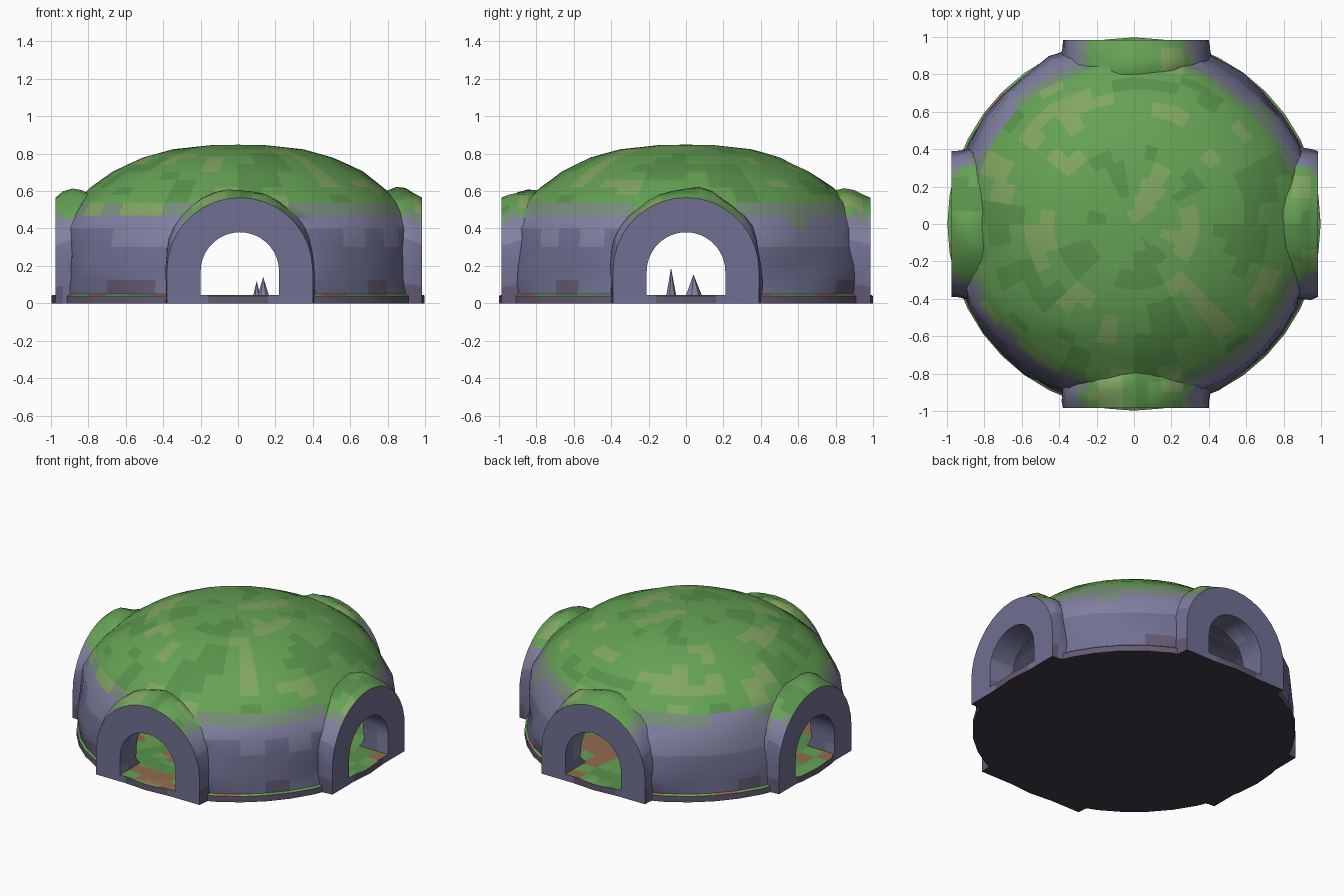
import bpy, bmesh, math, random
from mathutils import Vector, noise

if "Cube" in bpy.data.objects:
    bpy.data.objects.remove(bpy.data.objects["Cube"])

random.seed(4)
FLOOR = 0.045
COLOURS = {
    "moss": (0.13, 0.36, 0.09), "moss_dark": (0.10, 0.29, 0.07),
    "moss_olive": (0.22, 0.38, 0.12), "moss_edge": (0.19, 0.27, 0.20),
    "stone_light": (0.22, 0.22, 0.36), "stone": (0.16, 0.16, 0.29),
    "stone_foot": (0.13, 0.10, 0.17), "earth": (0.28, 0.15, 0.08),
    "underside": (0.05, 0.04, 0.065),
}
MATS = {}
for n, c in COLOURS.items():
    MATS[n] = bpy.data.materials.new(n)
    MATS[n].diffuse_color = (*c, 1)
ORDER = list(MATS)


def make_object(name, bm):
    bmesh.ops.recalc_face_normals(bm, faces=bm.faces)
    me = bpy.data.meshes.new(name)
    bm.to_mesh(me)
    bm.free()
    ob = bpy.data.objects.new(name, me)
    bpy.context.collection.objects.link(ob)
    return ob


def refine(pts):
    out = []
    for a, b in zip(pts, pts[1:]):
        out += [a, ((a[0] + b[0]) / 2, (a[1] + b[1]) / 2)]
    return out + [pts[-1]]


def lathe(name, profile, sides, rough):
    """Revolve a profile that starts and ends on the axis, with uneven walls."""
    bm = bmesh.new()
    rings = []
    for r, z in profile:
        if r == 0:
            rings.append([bm.verts.new((0, 0, z))] * sides)
            continue
        ring = []
        for i in range(sides):
            a = math.tau * i / sides
            p = Vector((r * math.cos(a), r * math.sin(a), z))
            if z > 0.06:
                k = 1 + rough * noise.noise(p * 3.5)
                p.x *= k
                p.y *= k
            ring.append(bm.verts.new(p))
        rings.append(ring)
    for a, b in zip(rings, rings[1:]):
        for i in range(sides):
            j = (i + 1) % sides
            vs = list(dict.fromkeys((a[i], a[j], b[j], b[i])))
            if len(vs) > 2:
                bm.faces.new(vs)
    return make_object(name, bm)


def arch(half, height, base, steps=18):
    """Round-topped doorway outline, including points along the sill."""
    spring = height - half
    pts = [(-half, base), (-half, (base + spring) / 2)]
    pts += [(-half * math.cos(math.pi * i / steps),
             spring + half * math.sin(math.pi * i / steps)) for i in range(steps + 1)]
    pts += [(half, (base + spring) / 2), (half, base)]
    return pts + [(half * t, base) for t in (0.5, 0, -0.5)]


def tunnel(name, sections, base, angle, shift, rough=0):
    """Loft arches (distance, half width, height) and turn to one side."""
    bm = bmesh.new()
    ca, sa = math.cos(angle), math.sin(angle)
    loops = []
    for n, (d, half, height) in enumerate(sections):
        loop = []
        for u, z in arch(half, height, base):
            dd = d
            if rough and 0 < n and z > base:
                k = 1 + rough * noise.noise(Vector((u * 5 + angle, d * 9, z * 5)))
                u, z = u * k, z * k
            u += shift
            loop.append(bm.verts.new((dd * ca - u * sa, dd * sa + u * ca, z)))
        loops.append(loop)
    for a, b in zip(loops, loops[1:]):
        for i in range(len(a)):
            j = (i + 1) % len(a)
            bm.faces.new((a[i], a[j], b[j], b[i]))
    bm.faces.new(loops[0])
    bm.faces.new(loops[-1])
    return make_object(name, bm)


def boolean(target, tool, op):
    m = target.modifiers.new(op, 'BOOLEAN')
    m.operation, m.solver, m.object = op, 'EXACT', tool
    bpy.context.view_layer.objects.active = target
    bpy.ops.object.modifier_apply(modifier=m.name)
    bpy.data.objects.remove(tool)


# Outer dome with a thin foot
outer = [(0.985, 0.05), (0.98, 0.2), (0.95, 0.4), (0.87, 0.54), (0.78, 0.62),
         (0.66, 0.705), (0.5, 0.78), (0.35, 0.823), (0.15, 0.845), (0, 0.848)]
dome = lathe("cave_dome", [(0, 0), (0.998, 0), (0.998, 0.04)] + refine(outer), 40, 0.035)

# Four porches: direction, reach and sideways shift
SIDES = [(0, 0.985, 0), (math.pi / 2, 0.985, -0.01),
         (math.pi, 0.975, 0), (-math.pi / 2, 0.985, 0.01)]
for ang, reach, shift in SIDES:
    sec = [(reach, 0.39, 0.565), (reach - 0.04, 0.392, 0.585), (reach - 0.09, 0.40, 0.605),
           (reach - 0.14, 0.40, 0.61), (reach - 0.18, 0.39, 0.60), (0.6, 0.36, 0.56)]
    boolean(dome, tunnel("porch", sec, 0, ang, shift, 0.05), 'UNION')

# Hollow chamber and four doorways
inner = [(0.84, 0.1), (0.83, 0.3), (0.78, 0.48), (0.66, 0.61), (0.45, 0.71), (0.22, 0.75), (0, 0.76)]
ground = [(0, FLOOR)] + [(0.1 * i, FLOOR) for i in range(1, 9)]
boolean(dome, lathe("chamber", ground + refine(inner), 40, 0.04), 'DIFFERENCE')
for ang, reach, shift in SIDES:
    sec = [(1.1, 0.21, 0.38), (0.9, 0.21, 0.38), (0.8, 0.21, 0.38), (0.65, 0.21, 0.38)]
    boolean(dome, tunnel("doorway", sec, FLOOR, ang, shift), 'DIFFERENCE')


# Paint moss, stone and earth by height and slope
def paint(c, nrm):
    n = noise.noise(c * 5)
    if nrm.z < -0.9 and c.z < 0.02:
        return "underside"
    if nrm.z > 0.7 and c.z < 0.1:
        return "earth" if n > 0.12 else ("moss" if n > -0.2 else "moss_dark")
    if nrm.dot(c - Vector((0, 0, 0.2))) < 0:
        return "stone_light" if n > 0.1 else "stone"
    h = c.z + 0.2 * max(nrm.z, 0) + 0.07 * n
    if h > 0.62:
        return "moss_olive" if n > 0.22 else ("moss_dark" if n < -0.25 else "moss")
    if h > 0.57:
        return "moss_edge"
    if h < 0.08:
        return "stone_foot"
    return "stone_light" if h > 0.36 else "stone"


dome.data.materials.clear()
for n in ORDER:
    dome.data.materials.append(MATS[n])
for p in dome.data.polygons:
    p.material_index = ORDER.index(paint(p.center.copy(), p.normal.copy()))

# Floor spikes inside the chamber: x, y, radius, height
SPIKES = [(0.10, 0.52, 0.022, 0.12), (0.135, 0.46, 0.035, 0.14),
          (-0.5, -0.08, 0.03, 0.19), (-0.45, 0.04, 0.05, 0.155),
          (0.5, 0.45, 0.05, 0.17), (-0.48, 0.5, 0.05, 0.18),
          (-0.5, -0.48, 0.045, 0.15), (0.5, -0.5, 0.045, 0.16)]
spikes = []
for i, (x, y, r, top) in enumerate(SPIKES):
    bpy.ops.mesh.primitive_cone_add(vertices=7, radius1=r, radius2=0, depth=top - 0.03,
                                    location=(x, y, (top + 0.03) / 2))
    ob = bpy.context.object
    ob.name = f"floor_spike_{i + 1}"
    ob.data.materials.append(MATS["stone_light"])
    spikes.append(ob)

bpy.ops.object.select_all(action='DESELECT')
for ob in [dome] + spikes:
    ob.select_set(True)
bpy.context.view_layer.objects.active = dome
bpy.ops.object.shade_smooth_by_angle(angle=math.radians(38))

for m in bpy.data.materials:
    if m.users and not m.is_grease_pencil:
        m.use_nodes = True
        m.node_tree.nodes["Principled BSDF"].inputs["Base Color"].default_value = m.diffuse_color
